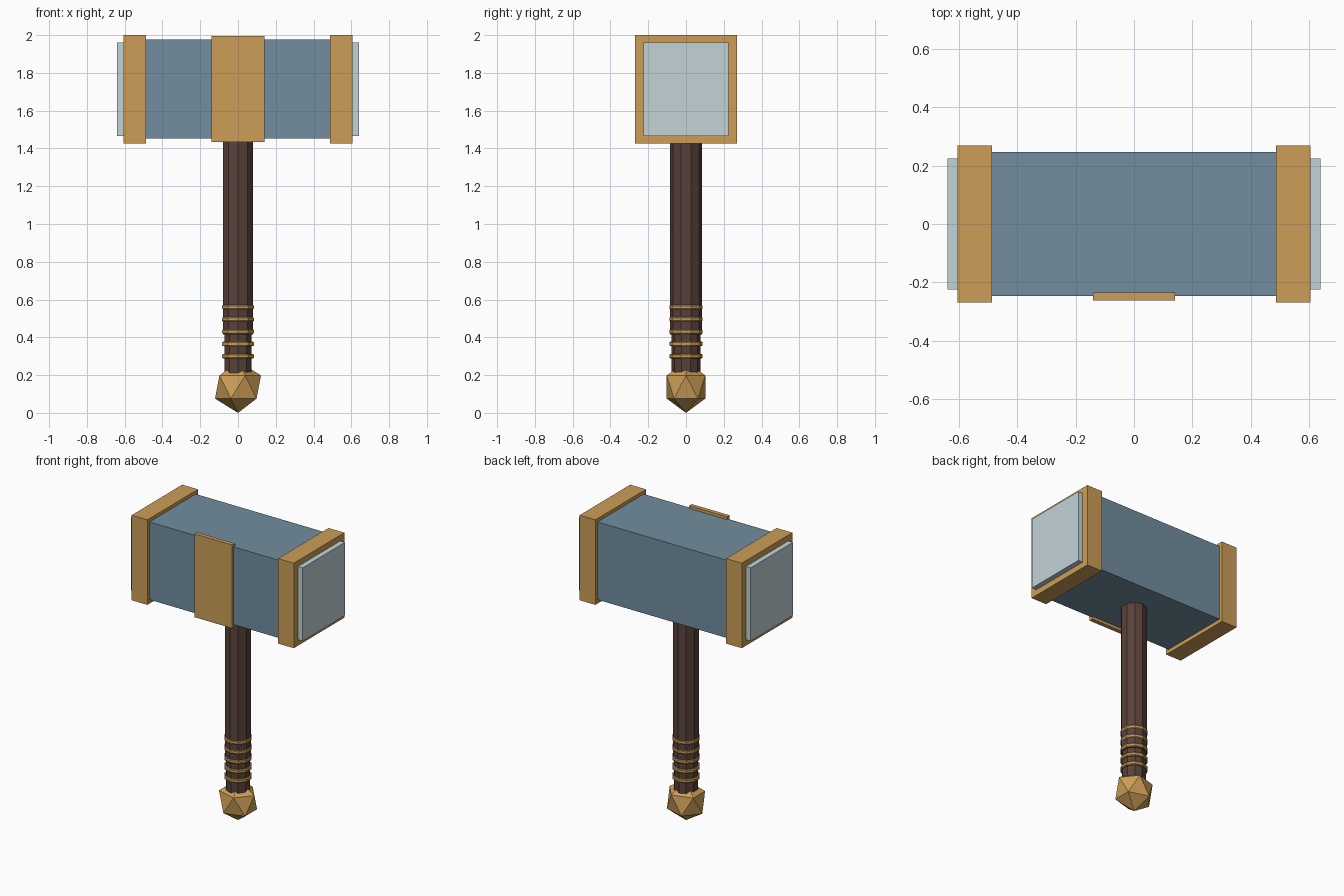
import bpy, bmesh
from math import sin, cos, pi
from mathutils import Matrix

if "Cube" in bpy.data.objects:
    bpy.data.objects.remove(bpy.data.objects["Cube"])


def material(name, rgb):
    m = bpy.data.materials.new(name)
    lin = [((c / 255 + 0.055) / 1.055) ** 2.4 for c in rgb]
    m.diffuse_color = (*lin, 1)
    m.use_nodes = True
    m.node_tree.nodes["Principled BSDF"].inputs["Base Color"].default_value = m.diffuse_color
    return m


STEEL = material("steel", (114, 141, 159))
PALE = material("pale_steel", (194, 211, 217))
GOLD = material("gold", (204, 158, 87))
WOOD = material("wood", (88, 66, 57))


def finish(name, bm, mat):
    bmesh.ops.recalc_face_normals(bm, faces=bm.faces)
    me = bpy.data.meshes.new(name)
    bm.to_mesh(me)
    bm.free()
    me.materials.append(mat)
    ob = bpy.data.objects.new(name, me)
    bpy.context.collection.objects.link(ob)
    return ob


def box(name, lo, hi, mat):
    bm = bmesh.new()
    size = [b - a for a, b in zip(lo, hi)]
    mid = [(a + b) / 2 for a, b in zip(lo, hi)]
    bmesh.ops.create_cube(bm, size=1, matrix=Matrix.Translation(mid) @ Matrix.Diagonal((*size, 1)))
    return finish(name, bm, mat)


def turned(name, profile, mat, sides=10):
    """Closed faceted solid from (radius, z) pairs, with a corner on the y axis."""
    bm = bmesh.new()
    rings = [[bm.verts.new((r * sin(2 * pi * i / sides), r * cos(2 * pi * i / sides), z))
              for i in range(sides)] for r, z in profile]
    for a, b in zip(rings, rings[1:]):
        for i in range(sides):
            j = (i + 1) % sides
            bm.faces.new((a[i], a[j], b[j], b[i]))
    bm.faces.new(rings[0])
    bm.faces.new(rings[-1])
    return finish(name, bm, mat)


# Hammer head with end bands and striking faces
box("head", (-0.55, -0.247, 1.452), (0.55, 0.247, 1.977), STEEL)
for side, s in (("left", -1), ("right", 1)):
    xs = sorted((0.488 * s, 0.606 * s))
    box(f"{side}_band", (xs[0], -0.27, 1.426), (xs[1], 0.27, 2.0), GOLD)
    xs = sorted((0.55 * s, 0.641 * s))
    box(f"{side}_striking_face", (xs[0], -0.225, 1.466), (xs[1], 0.225, 1.961), PALE)

# Plate on the front of the head only
box("front_plate", (-0.141, -0.263, 1.433), (0.141, -0.235, 1.996), GOLD)

# Handle and slimmer grip
turned("handle", [(0.084, 0.415), (0.084, 1.5)], WOOD)
turned("grip", [(0.076, 0.15), (0.076, 0.45)], WOOD)

# Grip rings
for i in range(5):
    z = 0.3 + 0.065 * i
    turned(f"grip_ring_{i + 1}", [(0.084, z - 0.012), (0.088, z - 0.007),
                                  (0.088, z + 0.007), (0.084, z + 0.012)], GOLD)

# Faceted pommel
bm = bmesh.new()
bmesh.ops.create_icosphere(bm, subdivisions=1, radius=1,
                           matrix=Matrix.Translation((0, 0, 0.137)) @ Matrix.Diagonal((0.136, 0.12, 0.137, 1)))
finish("pommel", bm, GOLD)
